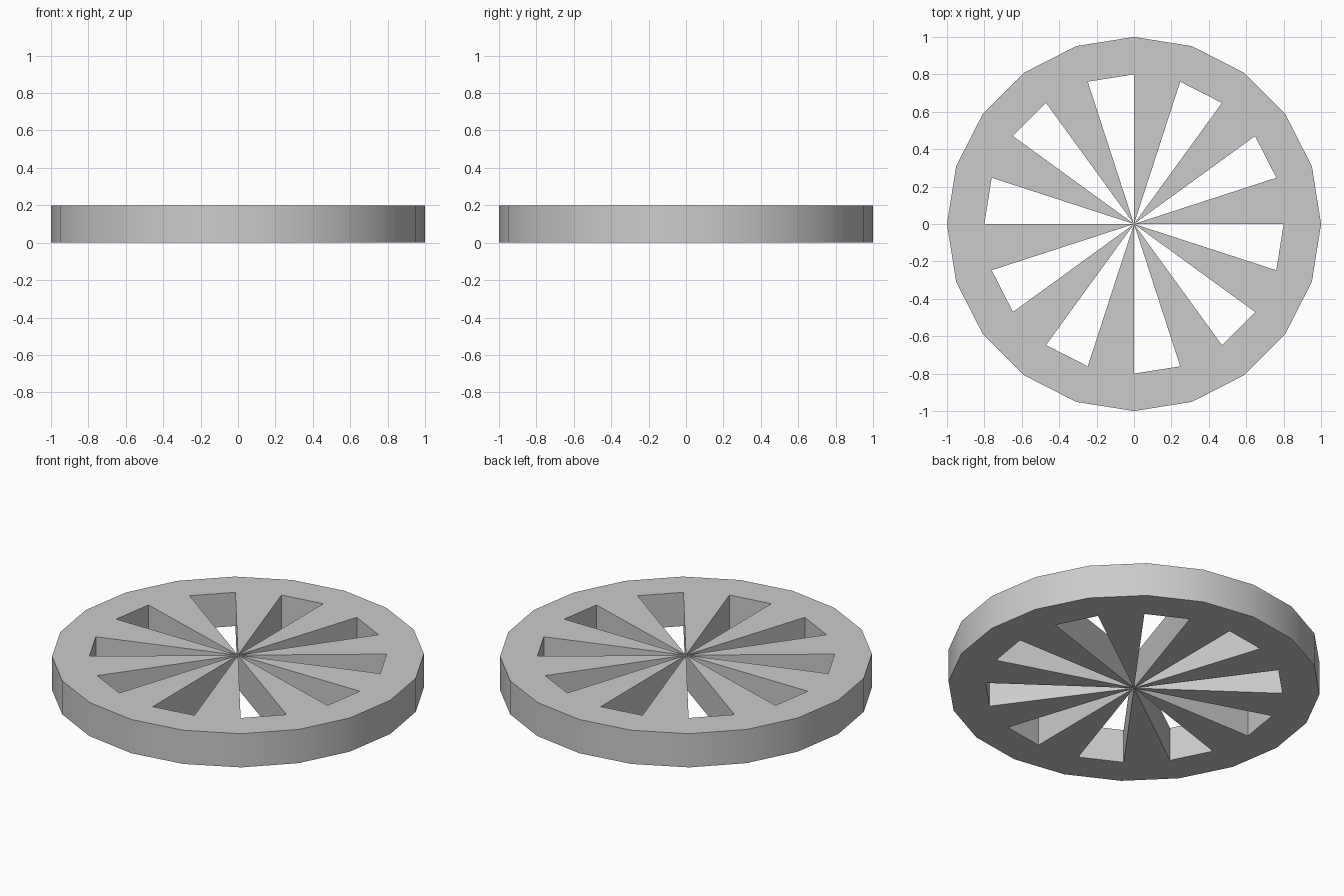
import bpy, bmesh
from math import cos, sin, pi, radians

if "Cube" in bpy.data.objects:
    bpy.data.objects.remove(bpy.data.objects["Cube"])

SIDES, R_OUT, R_IN, HEIGHT = 20, 1.0, 0.8, 0.2

bm = bmesh.new()


def ring(radius, z):
    return [bm.verts.new((radius * cos(2 * pi * i / SIDES),
                          radius * sin(2 * pi * i / SIDES), z)) for i in range(SIDES)]


# Bottom and top levels: outer ring, inner ring, hub point
levels = [(ring(R_OUT, z), ring(R_IN, z), bm.verts.new((0, 0, z))) for z in (0, HEIGHT)]
(out_b, in_b, hub_b), (out_t, in_t, hub_t) = levels

for i in range(SIDES):
    j = (i + 1) % SIDES
    # Rim: top, bottom and outer wall
    bm.faces.new((in_t[i], out_t[i], out_t[j], in_t[j]))
    bm.faces.new((in_b[j], out_b[j], out_b[i], in_b[i]))
    bm.faces.new((out_b[i], out_b[j], out_t[j], out_t[i]))
    if i % 2 == 0:
        # Wedge spoke: top, bottom and two side walls
        bm.faces.new((hub_t, in_t[i], in_t[j]))
        bm.faces.new((hub_b, in_b[j], in_b[i]))
        bm.faces.new((hub_b, in_b[i], in_t[i], hub_t))
        bm.faces.new((in_b[j], hub_b, hub_t, in_t[j]))
    else:
        # Outer end wall of the open slot
        bm.faces.new((in_b[j], in_b[i], in_t[i], in_t[j]))

mesh = bpy.data.meshes.new("spoked_wheel")
bm.to_mesh(mesh)
bm.free()

wheel = bpy.data.objects.new("spoked_wheel", mesh)
bpy.context.collection.objects.link(wheel)
bpy.context.view_layer.objects.active = wheel
wheel.select_set(True)
bpy.ops.object.shade_smooth_by_angle(angle=radians(30))
